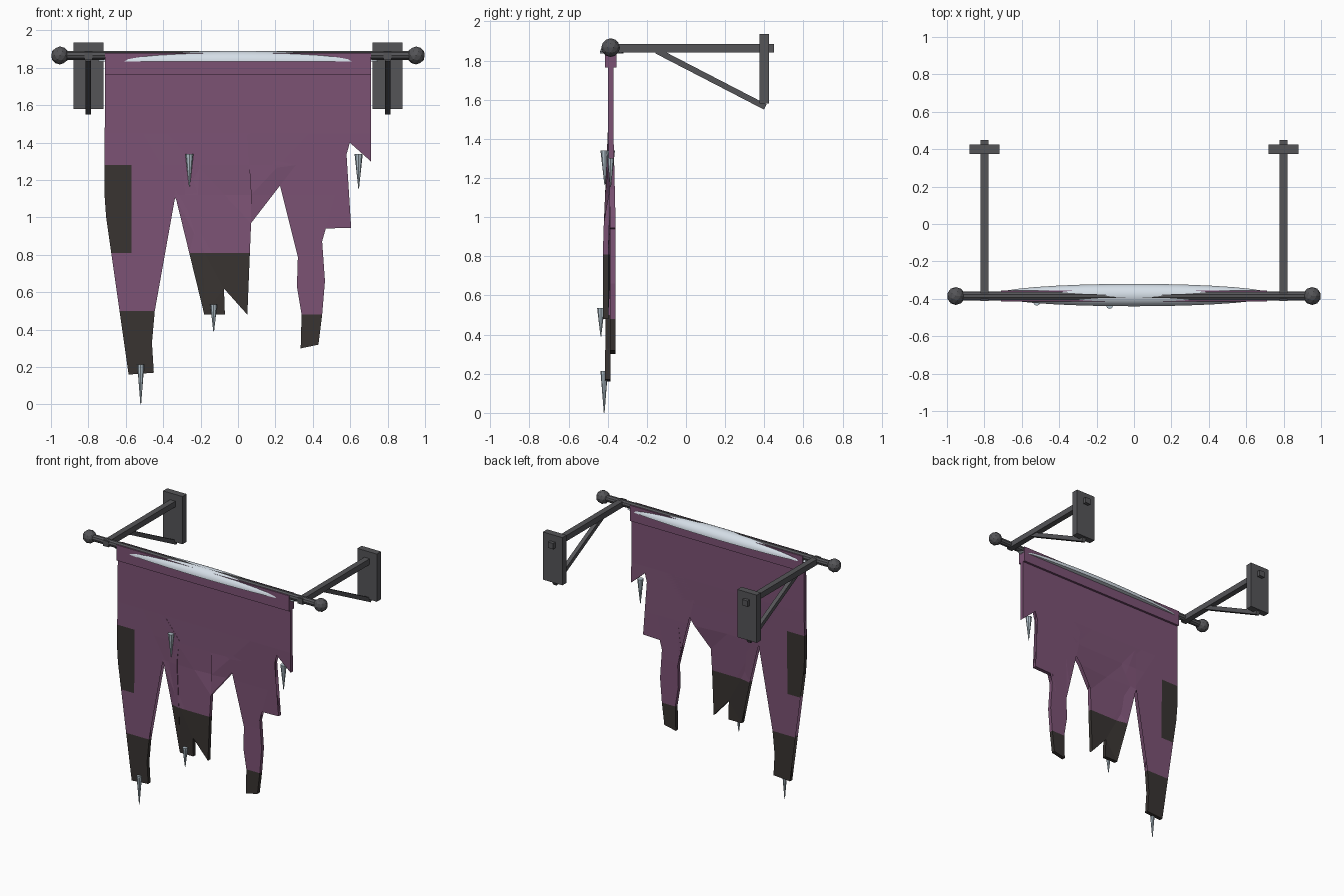
import bpy, bmesh, math
from mathutils import Vector

if "Cube" in bpy.data.objects:
    bpy.data.objects.remove(bpy.data.objects["Cube"], do_unlink=True)


def material(name, red, green, blue):
    mat = bpy.data.materials.new(name)
    mat.use_nodes = True
    colour = (red, green, blue, 1)
    mat.diffuse_color = colour
    mat.node_tree.nodes["Principled BSDF"].inputs["Base Color"].default_value = colour
    return mat


iron = material("dark iron", 0.09, 0.09, 0.097)
purple = material("faded purple cloth", 0.2, 0.085, 0.175)
charred = material("charred cloth", 0.04, 0.034, 0.031)
snow = material("snow", 0.68, 0.75, 0.82)
ice = material("ice", 0.45, 0.54, 0.6)

ROD_Y, ROD_Z = -0.385, 1.866


def finish(obj, name, mat):
    obj.name = name
    obj.data.name = name
    obj.data.materials.append(mat)
    return obj


def box(name, centre, size, mat, tilt=0):
    bpy.ops.mesh.primitive_cube_add(size=1, location=centre, rotation=(tilt, 0, 0))
    obj = bpy.context.object
    obj.scale = size
    return finish(obj, name, mat)


def beam(name, x, start, end, thick, mat):
    """Square bar in the plane of constant x between two (y, z) points."""
    a, b = Vector((x, *start)), Vector((x, *end))
    d = b - a
    return box(name, (a + b) / 2, (thick, d.length, thick), mat, math.atan2(d.z, d.y))


# Rod with a ball at each end
bpy.ops.mesh.primitive_cylinder_add(vertices=10, radius=0.025, depth=1.9,
                                    location=(0, ROD_Y, ROD_Z),
                                    rotation=(0, math.pi / 2, 0))
finish(bpy.context.object, "rod", iron)

# Finials and wall brackets, one per side
for side, label in ((1, "left"), (-1, "right")):
    bpy.ops.mesh.primitive_ico_sphere_add(subdivisions=2, radius=0.048,
                                          location=(side * 0.952, ROD_Y, ROD_Z))
    finish(bpy.context.object, label + "_finial", iron)
    x = side * 0.8
    box(label + "_wall_plate", (x, 0.4, 1.757), (0.16, 0.05, 0.355), iron)
    beam(label + "_arm", x, (-0.412, 1.863), (0.45, 1.863), 0.043, iron)
    beam(label + "_brace", x, (-0.15, 1.85), (0.405, 1.563), 0.03, iron)

# Header hem wrapped round the rod
box("cloth_header", (0, ROD_Y, 1.822), (1.42, 0.06, 0.116), purple)

# Torn cloth outline, from the top left corner round the ragged hem
outline = [
    (-.71, 1.8), (-.71, 1.28), (-.715, 1.14), (-.705, 1), (-.57, .81),
    (-.58, .66), (-.58, .35), (-.585, .16), (-.45, .17), (-.46, .33),
    (-.445, .5), (-.47, .81), (-.45, 1.12), (-.335, 1.115), (-.33, 1.455),
    (-.2, 1.3), (-.215, 1.13), (-.19, .82), (-.18, .48), (-.07, .48),
    (-.075, .62), (.05, .48), (.07, .97), (.07, 1.12), (.05, 1.44),
    (.18, 1.46), (.195, 1.29), (.32, 1.12), (.295, .93), (.32, .79),
    (.315, .63), (.34, .48), (.335, .3), (.43, .32), (.45, .48),
    (.465, .66), (.445, .94), (.605, .945), (.565, 1.14), (.575, 1.42),
    (.71, 1.3), (.71, 1.8),
]


def sway(x, z):
    """Forward or backward drift of each hanging strip."""
    drop = max(0, 1.45 - z)
    if x < -0.26:
        return -0.012 * drop
    if x < 0.13:
        return -0.026 * min(1, drop / 0.6)
    return 0.012 * min(1, drop / 0.5)


def is_charred(c):
    if c.x < -0.26:
        return c.z < 0.5 or (c.x < -0.57 and c.z < 1.28 and c.z > 0.8)
    return c.z < (0.81 if c.x < 0.13 else 0.48)


bm = bmesh.new()
bm.faces.new([bm.verts.new((x, 0, z)) for x, z in outline])
bmesh.ops.triangulate(bm, faces=bm.faces[:])
cuts = [((0, 0, z), (0, 0, 1)) for z in (1.45, 1.28, 1.12, .81, .5, .48)]
cuts.append(((-0.57, 0, 0), (1, 0, 0)))
for point, normal in cuts:
    bmesh.ops.bisect_plane(bm, geom=bm.verts[:] + bm.edges[:] + bm.faces[:],
                           plane_co=point, plane_no=normal, dist=0.0001)
extruded = bmesh.ops.extrude_face_region(bm, geom=bm.faces[:])["geom"]
for v in extruded:
    if isinstance(v, bmesh.types.BMVert):
        v.co.y += 0.028
for v in bm.verts:
    v.co.y += ROD_Y - 0.014 + sway(v.co.x, v.co.z)
bmesh.ops.recalc_face_normals(bm, faces=bm.faces[:])
for f in bm.faces:
    f.material_index = int(is_charred(f.calc_center_median()))
mesh = bpy.data.meshes.new("torn_cloth")
bm.to_mesh(mesh)
bm.free()
cloth = bpy.data.objects.new("torn_cloth", mesh)
bpy.context.collection.objects.link(cloth)
finish(cloth, "torn_cloth", purple)
mesh.materials.append(charred)

# Long snow drift: the upper half of a flattened ball
bpy.ops.mesh.primitive_uv_sphere_add(segments=32, ring_count=16, radius=1,
                                     location=(0, -0.38, 1.835))
drift = finish(bpy.context.object, "snow_drift", snow)
bm = bmesh.new()
bm.from_mesh(drift.data)
cut = bmesh.ops.bisect_plane(bm, geom=bm.verts[:] + bm.edges[:] + bm.faces[:],
                             plane_co=(0, 0, 0), plane_no=(0, 0, 1),
                             dist=0.001, clear_inner=True)
bmesh.ops.holes_fill(bm, edges=[e for e in bm.edges if e.is_boundary])
bm.to_mesh(drift.data)
bm.free()
drift.scale = (0.75, 0.06, 0.056)
bpy.ops.object.shade_smooth_by_angle()

# Icicles hanging from the hem: x, y, top, tip
icicles = {
    "outer_right_icicle": (-.52, -.418, .215, 0),
    "middle_icicle": (-.13, -.435, .535, .39),
    "inner_right_icicle": (-.26, -.415, 1.34, 1.165),
    "left_icicle": (.645, -.385, 1.34, 1.155),
}
for name, (x, y, top, tip) in icicles.items():
    bpy.ops.mesh.primitive_cone_add(vertices=8, radius1=0.022 if top > 1 else 0.019,
                                    radius2=0.002, depth=top - tip,
                                    location=(x, y, (top + tip) / 2),
                                    rotation=(math.pi, 0, 0))
    finish(bpy.context.object, name, ice)
